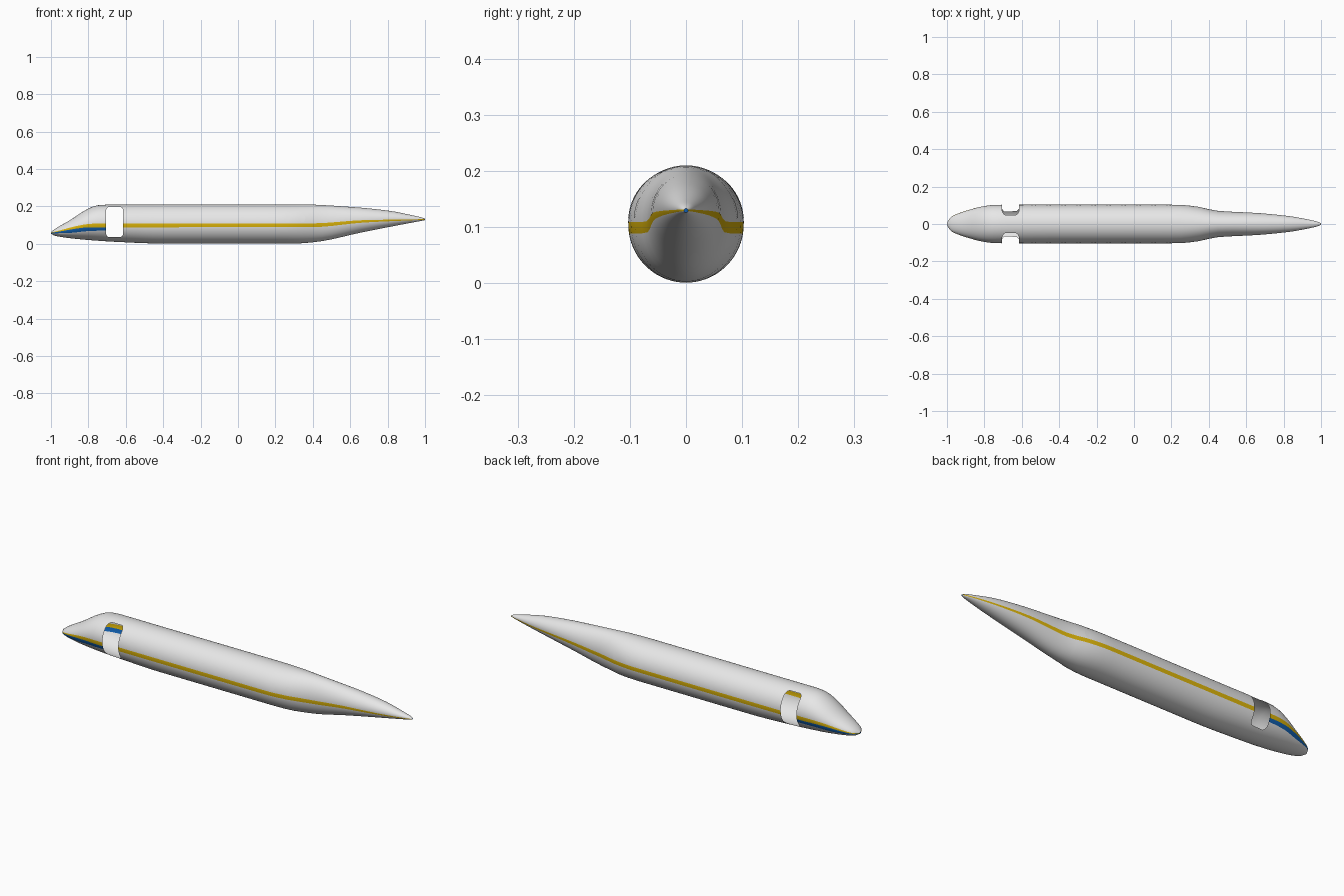
import bpy, bmesh, math

if "Cube" in bpy.data.objects:
    bpy.data.objects.remove(bpy.data.objects["Cube"])

def material(name, rgb):
    m = bpy.data.materials.new(name)
    m.diffuse_color = (*rgb, 1)
    m.use_nodes = True
    m.node_tree.nodes["Principled BSDF"].inputs["Base Color"].default_value = m.diffuse_color
    return m

WHITE = material("hull_white", (0.8, 0.8, 0.8))
YELLOW = material("stripe_yellow", (0.72, 0.46, 0.003))
BLUE = material("stripe_blue", (0.006, 0.12, 0.45))

# Profiles along the length: (x, value)
BOTTOM = [(-1, .054), (-.98, .043), (-.9, .03), (-.8, .02), (-.65, .01), (-.4, .001),
          (.3, .001), (.42, .01), (.65, .058), (.81, .09), (1, .126)]
TOP = [(-1, .062), (-.98, .078), (-.9, .125), (-.8, .188), (-.755, .205), (-.7, .209),
       (.35, .21), (.6, .197), (.81, .176), (.95, .148), (.985, .14), (1, .133)]
WIDTH = [(-1, .006), (-.98, .036), (-.94, .056), (-.88, .076), (-.8, .096), (-.73, .103),
         (.23, .103), (.35, .091), (.44, .071), (.67, .058), (.83, .042), (.95, .02), (.985, .011), (1, .004)]
YEL_HI = [(-1, .060), (-.78, .107), (-.7, .109), (.4, .109), (.67, .126), (1, .1315)]
YEL_LO = [(-1, .058), (-.78, .088), (-.7, .088), (.4, .089), (.67, .113), (1, .1285)]
BLU_LO = [(-1, .055), (-.9, .058), (-.78, .069), (-.6, .071), (.4, .072), (.67, .1), (1, .1275)]

def smooth(table, x):
    """Monotone cubic interpolation."""
    n = len(table)
    s = [(table[i+1][1] - table[i][1]) / (table[i+1][0] - table[i][0]) for i in range(n - 1)]
    def tangent(i):
        if i == 0: return s[0]
        if i == n - 1: return s[-1]
        a, b = s[i-1], s[i]
        return 0 if a * b <= 0 else 2 * a * b / (a + b)
    i = 0
    while i < n - 2 and x > table[i+1][0]:
        i += 1
    (x0, v0), (x1, v1) = table[i], table[i+1]
    h = x1 - x0
    t = (x - x0) / h
    return ((2*t**3 - 3*t*t + 1) * v0 + (t**3 - 2*t*t + t) * h * tangent(i)
            + (3*t*t - 2*t**3) * v1 + (t**3 - t*t) * h * tangent(i + 1))

def section(x):
    lo, hi = smooth(BOTTOM, x), smooth(TOP, x)
    return (lo + hi) / 2, (hi - lo) / 2, smooth(WIDTH, x)

BANDS = [14, 2, 2, 14]          # white, yellow, blue, white rows per side

def half_ring(x):
    zc, h, w = section(x)
    cut = [math.asin(max(-.85, min(.85, (smooth(t, x) - zc) / h))) for t in (YEL_HI, YEL_LO, BLU_LO)]
    stops = [math.pi / 2, *cut, -math.pi / 2]
    angles = [stops[b] + (stops[b+1] - stops[b]) * k / n for b, n in enumerate(BANDS) for k in range(n)]
    angles.append(-math.pi / 2)
    return [(x, w * math.cos(a), zc + h * math.sin(a)) for a in angles]

# Fuselage loft, with stripe edges running along the rows
xs = [-1 + .25 * (i / 18) ** 2 for i in range(19)] + [-.705, -.66, -.615]
xs += [-.55 + .05 * i for i in range(27)] + [1 - .2 * (j / 10) ** 2 for j in range(10, -1, -1)]
bm = bmesh.new()
rings = []
for x in xs:
    half = half_ring(x)
    full = half + [(px, -py, pz) for px, py, pz in reversed(half[1:-1])]
    rings.append([bm.verts.new(p) for p in full])
rows = sum(BANDS)
row_band = [b for b, n in enumerate(BANDS) for _ in range(n)]
for r in range(len(rings) - 1):
    a, b = rings[r], rings[r + 1]
    for k in range(2 * rows):
        j = (k + 1) % (2 * rows)
        f = bm.faces.new((a[k], a[j], b[j], b[k]))
        band = row_band[k if k < rows else 2 * rows - 1 - k]
        if band == 1:
            f.material_index = 1
        elif band == 2 and xs[r] < -.67:
            f.material_index = 2
for ring in (rings[0], rings[-1]):
    bm.faces.new(ring).material_index = 2
bmesh.ops.recalc_face_normals(bm, faces=bm.faces)
me = bpy.data.meshes.new("fuselage")
bm.to_mesh(me)
bm.free()
for m in (WHITE, YELLOW, BLUE):
    me.materials.append(m)
hull = bpy.data.objects.new("fuselage", me)
bpy.context.collection.objects.link(hull)

# Rounded doorway cutter through both sides
bm = bmesh.new()
X0, X1, Z0, Z1, R = -.705, -.615, .035, .197, .018
outline = []
for cx, cz, start in ((X1-R, Z1-R, 0), (X0+R, Z1-R, 90), (X0+R, Z0+R, 180), (X1-R, Z0+R, 270)):
    for k in range(6):
        a = math.radians(start + k * 18)
        outline.append((cx + R * math.cos(a), cz + R * math.sin(a)))
face = bm.faces.new([bm.verts.new((x, -.2, z)) for x, z in outline])
ext = bmesh.ops.extrude_face_region(bm, geom=[face])
bmesh.ops.translate(bm, vec=(0, .4, 0), verts=[v for v in ext["geom"] if isinstance(v, bmesh.types.BMVert)])
bmesh.ops.recalc_face_normals(bm, faces=bm.faces)
cm = bpy.data.meshes.new("doorway_cutter")
bm.to_mesh(cm)
bm.free()
cutter = bpy.data.objects.new("doorway_cutter", cm)
bpy.context.collection.objects.link(cutter)
cutter.hide_render = True

mod = hull.modifiers.new("doorway", 'BOOLEAN')
mod.operation = 'DIFFERENCE'
mod.solver = 'EXACT'
mod.object = cutter
bpy.context.view_layer.objects.active = hull
hull.select_set(True)
bpy.ops.object.modifier_apply(modifier=mod.name)
bpy.data.objects.remove(cutter)

# Remove the tunnel walls so that the hull is an open thin shell
bm = bmesh.new()
bm.from_mesh(hull.data)
walls = []
for f in bm.faces:
    ys = [v.co.y for v in f.verts]
    c = f.calc_center_median()
    if max(ys) > .03 and min(ys) < -.03 and X0 - .01 < c.x < X1 + .01:
        walls.append(f)
bmesh.ops.delete(bm, geom=walls, context='FACES')
bm.to_mesh(hull.data)
bm.free()

# Cabin windows: thin rounded plates following the hull
bm = bmesh.new()
for i in range(12):
    cx = -.537 + .0802 * i
    for side in (1, -1):
        strip = []
        for k in range(9):
            t = -1 + k / 4
            z = .134 + .018 * t
            hw = .012 * (1 - abs(t) ** 4 * .6)
            pair = []
            for x in (cx - hw, cx + hw):
                zc, h, w = section(x)
                y = w * math.sqrt(1 - ((z - zc) / h) ** 2) + .0005
                pair.append(bm.verts.new((x, side * y, z)))
            strip.append(pair)
        for p, q in zip(strip, strip[1:]):
            quad = (p[0], p[1], q[1], q[0])
            bm.faces.new(quad if side < 0 else quad[::-1])
wm = bpy.data.meshes.new("cabin_windows")
bm.to_mesh(wm)
bm.free()
wm.materials.append(WHITE)
windows = bpy.data.objects.new("cabin_windows", wm)
bpy.context.collection.objects.link(windows)

windows.select_set(True)
bpy.ops.object.shade_smooth_by_angle(angle=math.radians(35))
